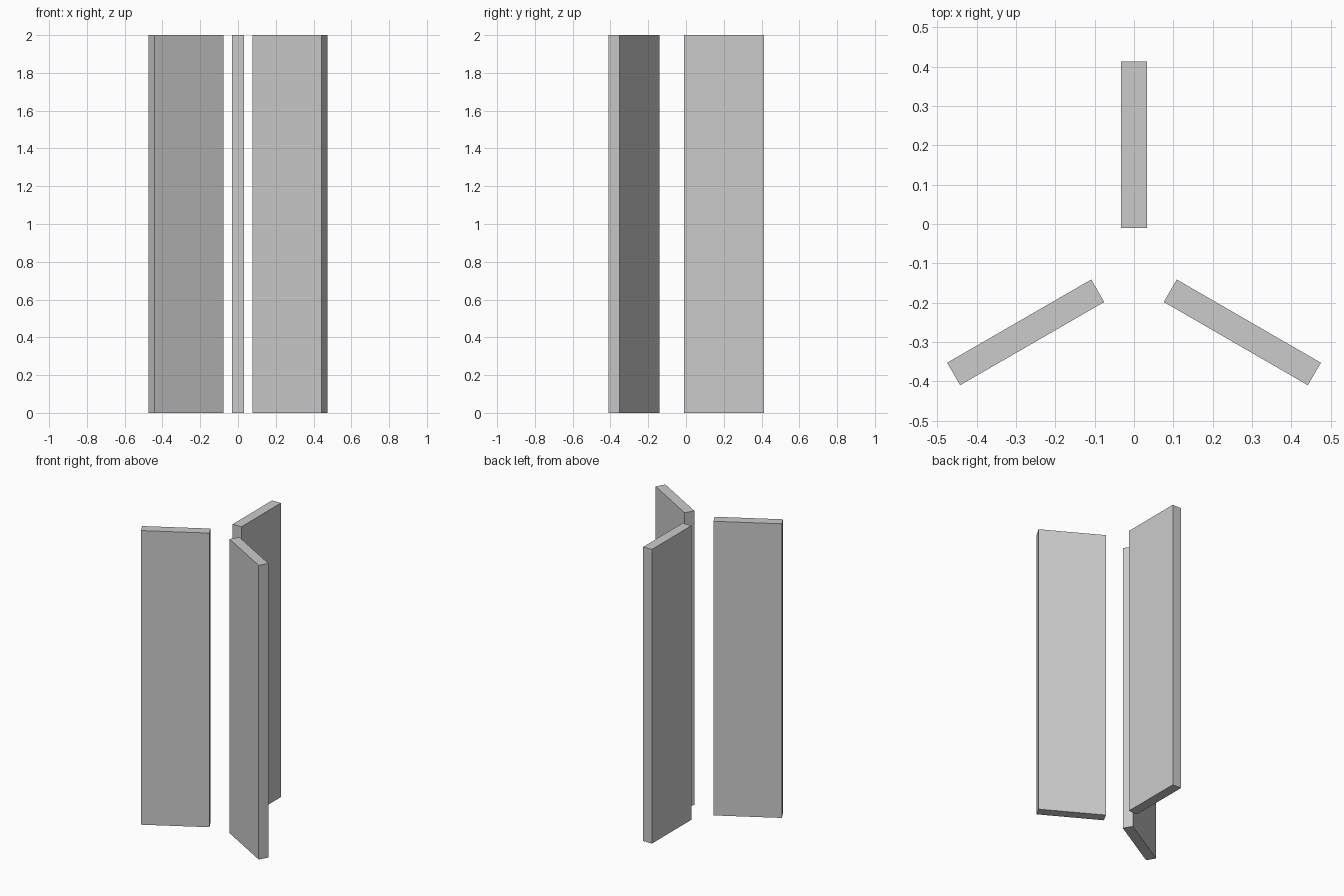
import bpy
from math import radians, cos, sin

if "Cube" in bpy.data.objects:
    bpy.data.objects.remove(bpy.data.objects["Cube"])

HEIGHT, LENGTH, THICKNESS = 2.0, 0.423, 0.066
RADIUS, HUB_Y = 0.318, -0.1165


def panel(name, degrees):
    """Upright slab pointing outward from the hub at the given angle."""
    a = radians(degrees)
    bpy.ops.mesh.primitive_cube_add(
        size=1,
        location=(RADIUS * cos(a), HUB_Y + RADIUS * sin(a), HEIGHT / 2),
        rotation=(0, 0, a))
    ob = bpy.context.object
    ob.name = name
    ob.scale = (LENGTH, THICKNESS, HEIGHT)
    bpy.ops.object.transform_apply(location=False, rotation=False, scale=True)


# Three radial panels, 120 degrees apart
for name, degrees in (("back_panel", 90), ("left_panel", 210), ("right_panel", 330)):
    panel(name, degrees)
